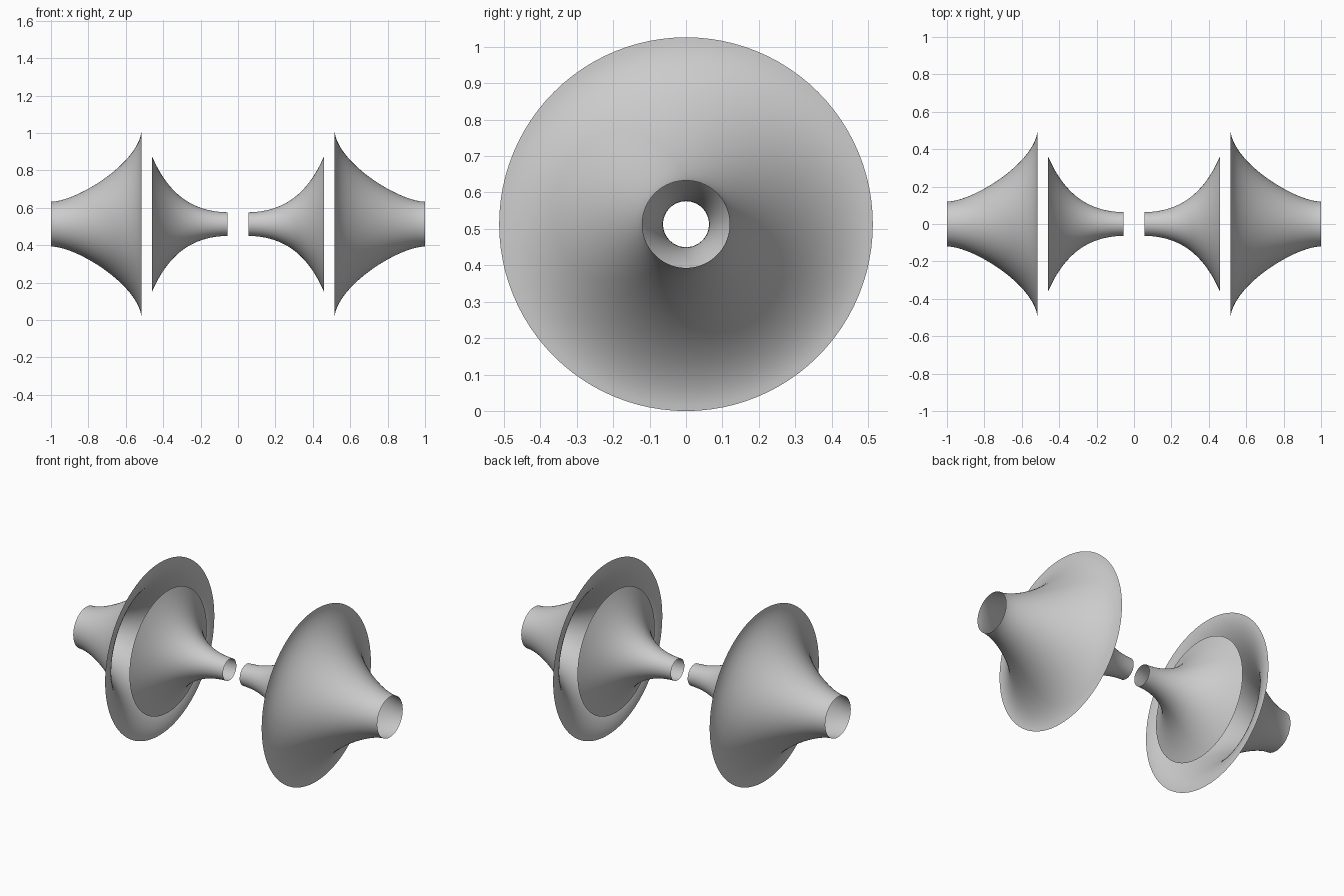
import bpy, bmesh, math
from mathutils import Vector
from mathutils.geometry import interpolate_bezier

if "Cube" in bpy.data.objects:
    bpy.data.objects.remove(bpy.data.objects["Cube"])

CENTRE_Z = 0.513
SIDES = 96

# Bezier profiles as (distance from the middle, radius)
OUTER = [(1.0, 0.12), (0.86, 0.12), (0.515, 0.335), (0.515, 0.513)]
INNER = [(0.46, 0.363), (0.385, 0.19), (0.27, 0.066), (0.055, 0.063)]


def flared_shell(name, handles, side):
    """Open trumpet-shaped shell spun about the x axis."""
    pts = interpolate_bezier(*[Vector((x, r, 0)) for x, r in handles], 33)
    bm = bmesh.new()
    rings = []
    for p in pts:
        rings.append([bm.verts.new((side * p.x,
                                    p.y * math.cos(2 * math.pi * i / SIDES),
                                    p.y * math.sin(2 * math.pi * i / SIDES)))
                      for i in range(SIDES)])
    for a, b in zip(rings, rings[1:]):
        for i in range(SIDES):
            j = (i + 1) % SIDES
            bm.faces.new((a[i], a[j], b[j], b[i]))
    bm.normal_update()
    # Make the faces point away from the axis
    f = bm.faces[:][0] if not hasattr(bm.faces, "ensure_lookup_table") else next(iter(bm.faces))
    c = f.calc_center_median()
    if f.normal.dot(Vector((0, c.y, c.z))) < 0:
        bmesh.ops.reverse_faces(bm, faces=bm.faces[:])
    for f in bm.faces:
        f.smooth = True
    mesh = bpy.data.meshes.new(name)
    bm.to_mesh(mesh)
    bm.free()
    ob = bpy.data.objects.new(name, mesh)
    ob.location.z = CENTRE_Z
    bpy.context.collection.objects.link(ob)


# Mirrored pair of outer flares and inner funnels
for label, side in (("left", -1), ("right", 1)):
    flared_shell(f"outer_flare_{label}", OUTER, side)
    flared_shell(f"inner_funnel_{label}", INNER, side)
